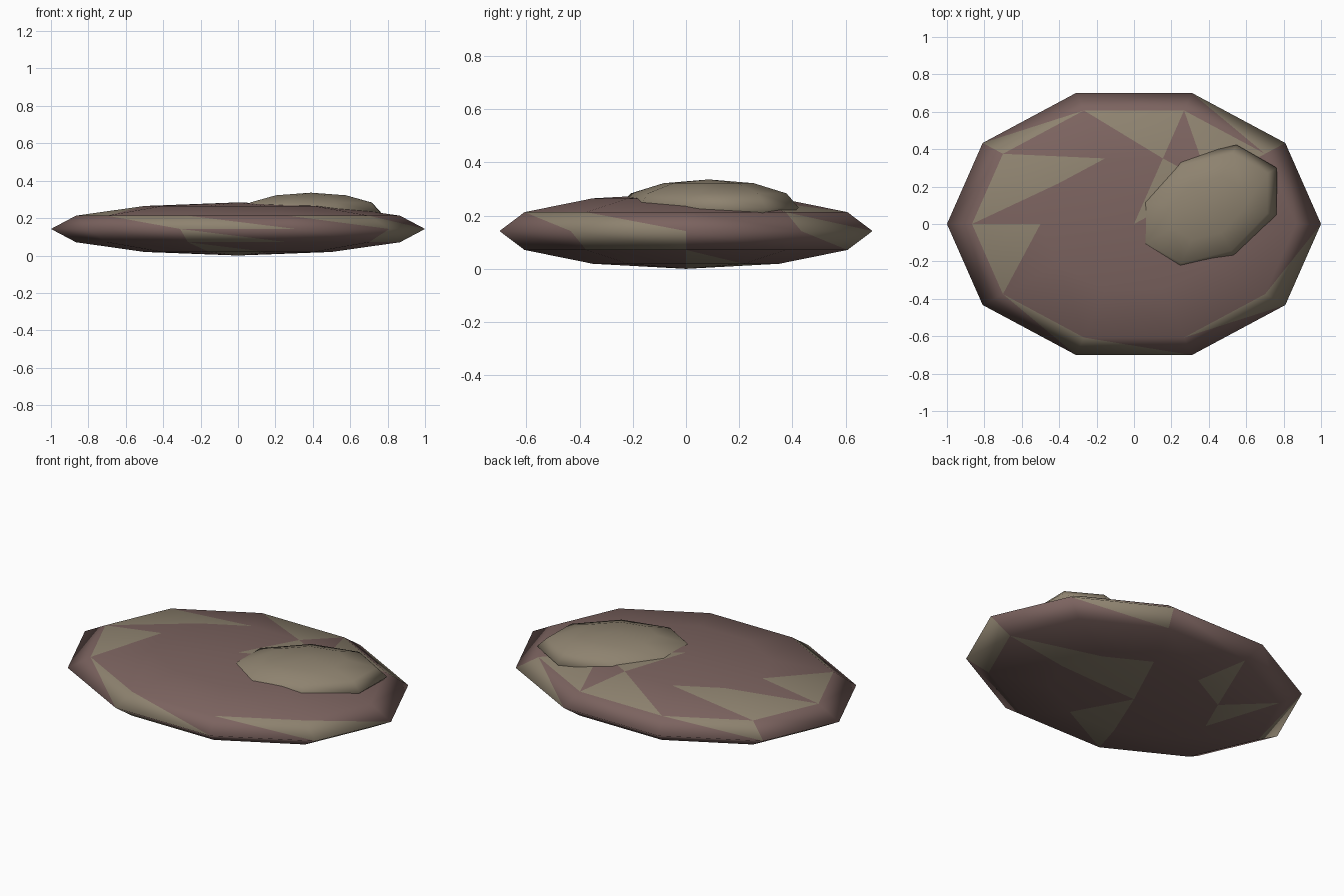
import bpy, bmesh, math
from mathutils import Matrix

if "Cube" in bpy.data.objects:
    bpy.data.objects.remove(bpy.data.objects["Cube"])


def material(name, rgb):
    m = bpy.data.materials.new(name)
    m.diffuse_color = (*rgb, 1)
    m.use_nodes = True
    m.node_tree.nodes["Principled BSDF"].inputs["Base Color"].default_value = m.diffuse_color
    return m


brown = material("brown_stone", (0.20, 0.125, 0.115))
olive = material("olive_stone", (0.27, 0.225, 0.16))


def make_object(name, bm, mats):
    bmesh.ops.recalc_face_normals(bm, faces=bm.faces)
    for f in bm.faces:
        f.smooth = True
    me = bpy.data.meshes.new(name)
    bm.to_mesh(me)
    bm.free()
    ob = bpy.data.objects.new(name, me)
    bpy.context.collection.objects.link(ob)
    for m in mats:
        me.materials.append(m)
    return ob


# Large flat stone: ten-sided ellipsoid, triangulated so single triangles can be olive
N = 10
RX, RY, RZ = 1.0, 0.737, 0.142
# olive sectors, keyed by (side, band, triangle kind)
patches = {
    (1, "outer", "A"): {1, 7, 9}, (1, "outer", "B"): {3, 6, 8},
    (1, "inner", "A"): {1, 2, 4, 5}, (1, "inner", "B"): {3},
    (1, "cap", "A"): {1},
    (-1, "outer", "A"): {7, 9}, (-1, "outer", "B"): {1, 4, 9},
    (-1, "inner", "A"): {0, 3, 4, 7},
    (-1, "cap", "A"): {0, 1, 7},
}
bm = bmesh.new()


def ring(lat):
    r, z = math.cos(lat), math.sin(lat)
    return [bm.verts.new((RX * r * math.cos(math.tau * i / N),
                          RY * r * math.sin(math.tau * i / N),
                          RZ + RZ * z)) for i in range(N)]


def tri(verts, key, k):
    f = bm.faces.new(verts)
    f.material_index = int(k in patches.get(key, ()))


equator = ring(0)
for side in (1, -1):
    mid, top = ring(side * math.pi / 6), ring(side * math.pi / 3)
    pole = bm.verts.new((0, 0, RZ + side * RZ))
    for k in range(N):
        h = (k + 1) % N
        for band, o, i in (("outer", equator, mid), ("inner", mid, top)):
            if side > 0:
                tri((o[h], o[k], i[k]), (side, band, "A"), k)
                tri((o[h], i[h], i[k]), (side, band, "B"), k)
            else:
                tri((o[k], i[k], i[h]), (side, band, "A"), k)
                tri((o[k], o[h], i[h]), (side, band, "B"), k)
        tri((top[k], top[h], pole), (side, "cap", "A"), k)
make_object("large_flat_stone", bm, [brown, olive])

# Small stone: eight-sided ellipsoid resting in the top of the large one
bm = bmesh.new()
bmesh.ops.create_uvsphere(bm, u_segments=8, v_segments=6, radius=1)
small = make_object("small_stone", bm, [olive])
small.data.transform(Matrix.Diagonal((0.432, 0.304, 0.105, 1)))
small.location = (0.39, 0.085, 0.231)
small.rotation_euler.z = math.radians(29.8)
